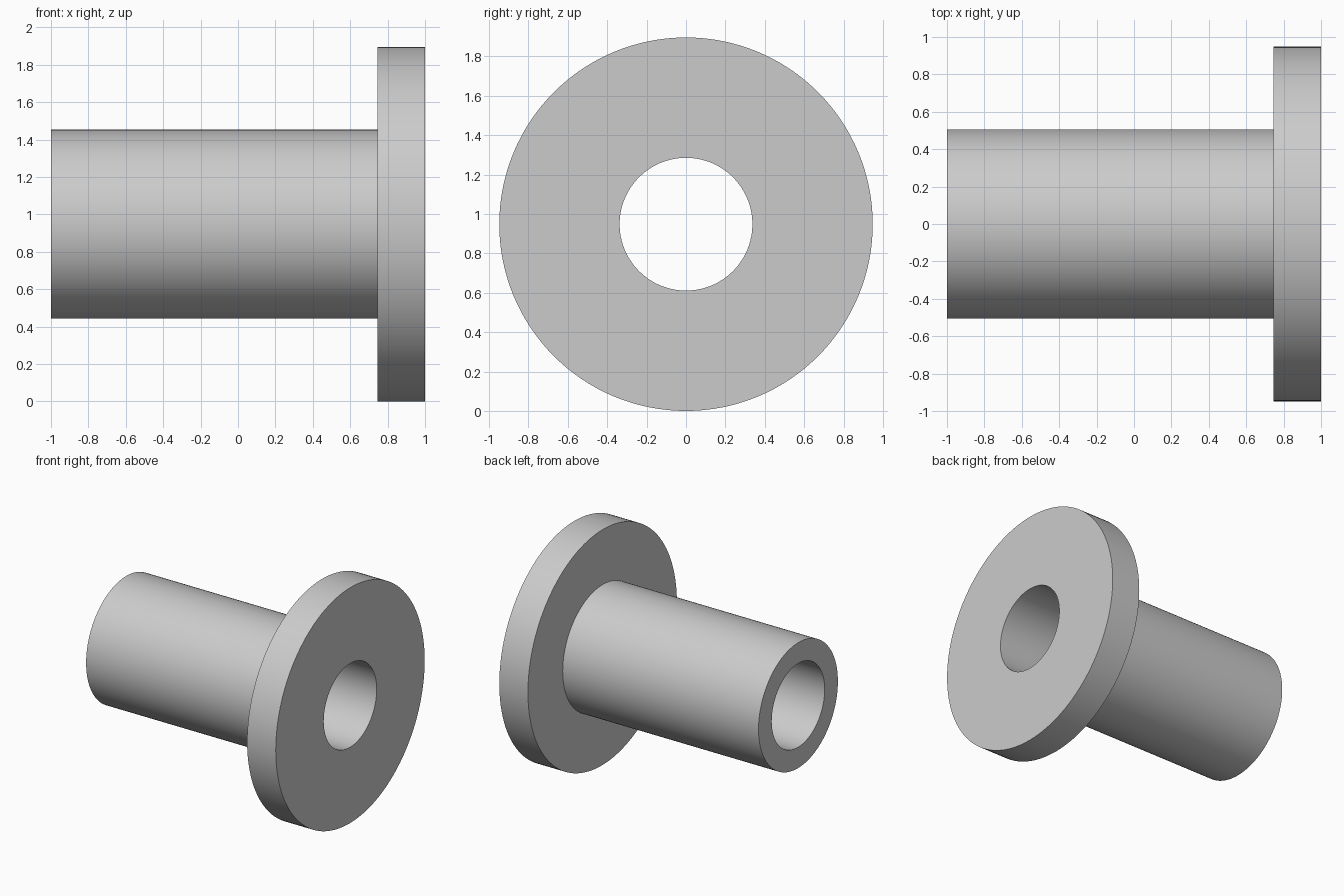
import bpy
import bmesh
from math import tau, cos, sin, radians

SEGMENTS = 128
FLANGE_RADIUS = 0.948
TUBE_RADIUS = 0.505
BORE_RADIUS = 0.337
FLANGE_BACK = 0.745

default = bpy.data.objects.get("Cube")
if default:
    bpy.data.objects.remove(default, do_unlink=True)


def make_material(name, colour):
    mat = bpy.data.materials.new(name)
    mat.use_nodes = True
    mat.diffuse_color = colour
    mat.node_tree.nodes["Principled BSDF"].inputs["Base Color"].default_value = colour
    return mat


def lathe_x(name, profile, axis_z, mat):
    """Turn a closed (x, radius) profile about a horizontal x axis."""
    bm = bmesh.new()
    rings = []
    for x, r in profile:
        rings.append([bm.verts.new((x, r * cos(tau * i / SEGMENTS), r * sin(tau * i / SEGMENTS)))
                      for i in range(SEGMENTS)])
    for a, b in zip(rings, rings[1:] + rings[:1]):
        for i in range(SEGMENTS):
            j = (i + 1) % SEGMENTS
            bm.faces.new((a[i], a[j], b[j], b[i]))
    bmesh.ops.recalc_face_normals(bm, faces=bm.faces)
    mesh = bpy.data.meshes.new(name)
    bm.to_mesh(mesh)
    bm.free()
    mesh.materials.append(mat)
    obj = bpy.data.objects.new(name, mesh)
    obj.location.z = axis_z
    bpy.context.collection.objects.link(obj)
    bpy.ops.object.select_all(action="DESELECT")
    obj.select_set(True)
    bpy.context.view_layer.objects.active = obj
    bpy.ops.object.shade_smooth_by_angle(angle=radians(30))
    return obj


grey = make_material("plain_grey", (0.6, 0.6, 0.6, 1.0))

# Hollow sleeve and flange turned as one solid
lathe_x("flanged_bushing", [
    (-1, BORE_RADIUS), (-1, TUBE_RADIUS),
    (FLANGE_BACK, TUBE_RADIUS), (FLANGE_BACK, FLANGE_RADIUS),
    (1, FLANGE_RADIUS), (1, BORE_RADIUS),
], FLANGE_RADIUS, grey)
